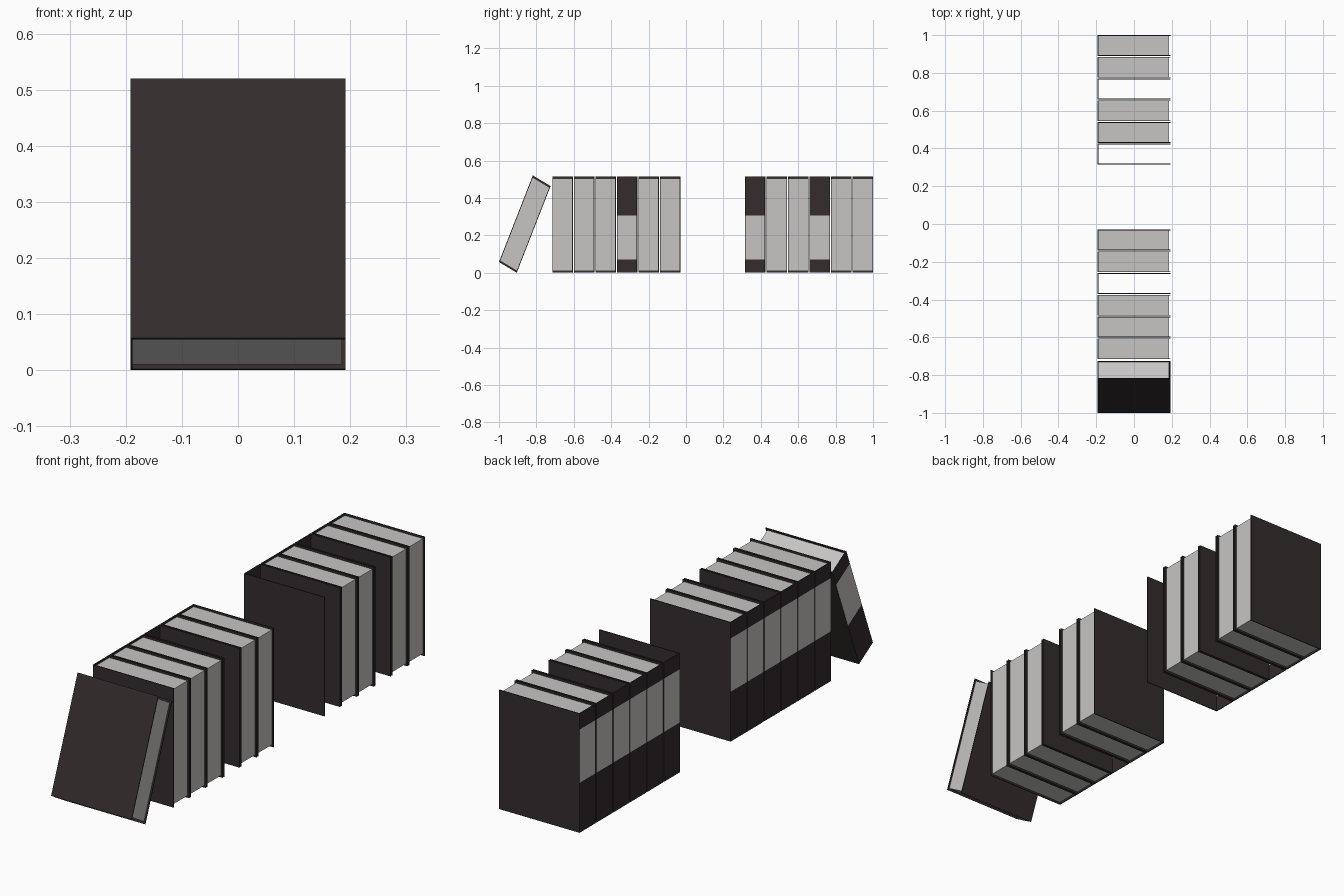
import bpy, bmesh
from mathutils import Vector

if "Cube" in bpy.data.objects:
    bpy.data.objects.remove(bpy.data.objects["Cube"])

X0, X1 = -0.192, 0.192      # spine side, open side
W, H, T = 0.11, 0.514, 0.004  # book width, height, cover thickness
PITCH = 0.115


def material(name, rgb):
    m = bpy.data.materials.new(name)
    m.diffuse_color = (*rgb, 1)
    m.use_nodes = True
    m.node_tree.nodes["Principled BSDF"].inputs["Base Color"].default_value = m.diffuse_color
    return m


COVER = material("dark brown cover", (0.034, 0.025, 0.026))
PAPER = material("grey paper", (0.57, 0.56, 0.55))
GREEN = material("green spine edge", (0.01, 0.09, 0.06))


def upright(y0):
    return lambda x, y, z: Vector((x, y0 + y, z))


def leaning(x, y, z):
    # base edge and height edge of the book resting on its neighbour
    b = Vector((0, 0.095, -0.057)) * (y / W)
    h = Vector((0, 0.181, 0.463)) * (z / H)
    return Vector((x, -1.0, 0.057)) + b + h


def add_object(bm, name, mats):
    bmesh.ops.recalc_face_normals(bm, faces=bm.faces[:])
    me = bpy.data.meshes.new(name)
    bm.to_mesh(me)
    bm.free()
    for m in mats:
        me.materials.append(m)
    bpy.context.collection.objects.link(bpy.data.objects.new(name, me))


def book_cover(name, place, filled):
    # U-shaped case: two boards and a spine with a pale band
    ring = [(X0, 0), (X1, 0), (X1, T), (X0 + T, T),
            (X0 + T, W - T), (X1, W - T), (X1, W), (X0, W)]
    levels = [0, 0.07, 0.215, 0.305, 0.445, H]
    bm = bmesh.new()
    rows = [[bm.verts.new(place(x, y, z)) for x, y in ring] for z in levels]
    for k in range(len(levels) - 1):
        mid = (levels[k] + levels[k + 1]) / 2
        for i in range(8):
            j = (i + 1) % 8
            f = bm.faces.new((rows[k][i], rows[k][j], rows[k + 1][j], rows[k + 1][i]))
            outer_band = i == 7 and 0.215 < mid < 0.445
            inner_band = i == 3 and 0.07 < mid < 0.305
            f.material_index = 1 if outer_band or inner_band else 0
    for row in (rows[0], rows[-1]):
        for n, cap in enumerate(((0, 1, 2, 3), (0, 3, 4, 7), (7, 4, 5, 6))):
            f = bm.faces.new([row[c] for c in cap])
            if row is rows[-1] and n == 1 and filled:
                f.material_index = 2
    add_object(bm, name, (COVER, PAPER, GREEN))


def page_block(name, place):
    bm = bmesh.new()
    bmesh.ops.create_cube(bm, size=1)
    lo = Vector((X0 + T, T, 0.009))
    hi = Vector((X1 - 0.007, W - T, H - 0.009))
    for v in bm.verts:
        p = [lo[a] if v.co[a] < 0 else hi[a] for a in range(3)]
        v.co = place(*p)
    add_object(bm, name, (PAPER,))


def book(tag, place, filled=True):
    book_cover("book_cover_" + tag, place, filled)
    if filled:
        page_block("book_pages_" + tag, place)


# two rows of six upright books, some of them empty cases
for row, (top, empty) in enumerate(((1.0, (2, 5)), (-0.03, (2,)))):
    for i in range(6):
        book(f"{row}_{i}", upright(top - W - i * PITCH), i not in empty)

# the book leaning against the end of the front row
book("leaning", leaning)
